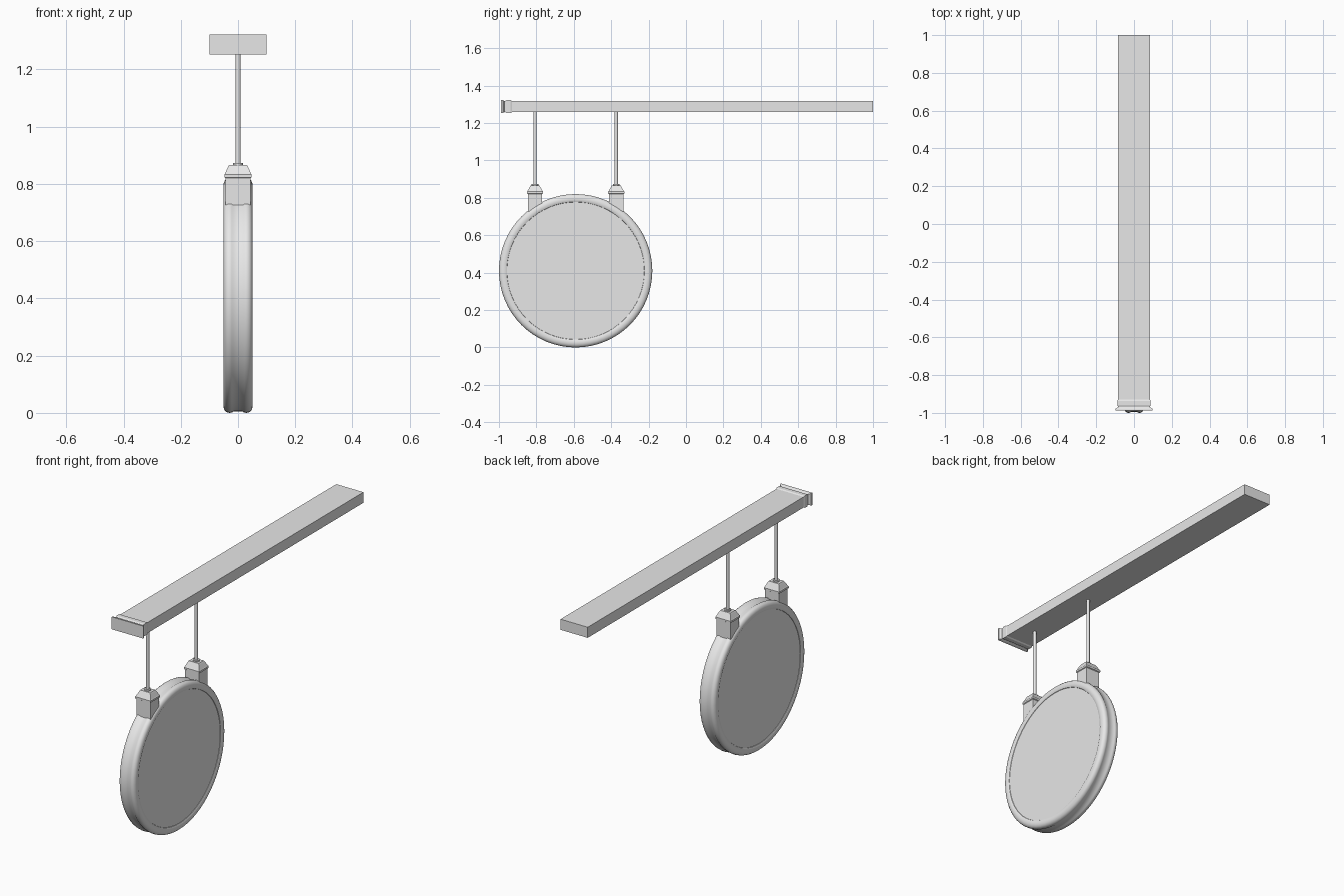
import bpy, bmesh, math

cube = bpy.data.objects.get("Cube")
if cube:
    bpy.data.objects.remove(cube, do_unlink=True)

grey = bpy.data.materials.new("light grey")
grey.use_nodes = True
colour = (0.8, 0.8, 0.8, 1)
grey.diffuse_color = colour
grey.node_tree.nodes["Principled BSDF"].inputs["Base Color"].default_value = colour

DISC_Y, DISC_Z, HANGER_OFFSET = -0.59, 0.41, 0.217
BAR_Z = 1.288


def finish(name, bm, smooth=False):
    bmesh.ops.recalc_face_normals(bm, faces=bm.faces)
    mesh = bpy.data.meshes.new(name)
    bm.to_mesh(mesh)
    bm.free()
    mesh.materials.append(grey)
    obj = bpy.data.objects.new(name, mesh)
    bpy.context.collection.objects.link(obj)
    if smooth:
        bpy.ops.object.select_all(action='DESELECT')
        obj.select_set(True)
        bpy.context.view_layer.objects.active = obj
        bpy.ops.object.shade_smooth_by_angle(angle=math.radians(35))
    return obj


def loft(name, rings, smooth=False):
    """Skin a list of closed point rings and cap both ends."""
    bm = bmesh.new()
    loops = [[bm.verts.new(p) for p in ring] for ring in rings]
    n = len(loops[0])
    for a, b in zip(loops, loops[1:]):
        for i in range(n):
            j = (i + 1) % n
            bm.faces.new((a[i], a[j], b[j], b[i]))
    bm.faces.new(loops[0])
    bm.faces.new(loops[-1])
    return finish(name, bm, smooth)


CORNERS = [(-1, -1), (1, -1), (1, 1), (-1, 1)]


def bar_ring(y, hx, hz):
    return [(hx * u, y, BAR_Z + hz * v) for u, v in CORNERS]


def post_ring(y, z, hx, hy):
    return [(hx * u, y + hy * v, z) for u, v in CORNERS]


def circle_x(x, r, n=64):
    return [(x, DISC_Y + r * math.cos(2 * math.pi * i / n),
             DISC_Z + r * math.sin(2 * math.pi * i / n)) for i in range(n)]


# Long support arm and its moulded front end
loft("support_arm", [bar_ring(y, 0.085, 0.03) for y in (-0.975, 1)])
loft("arm_collar", [bar_ring(*s) for s in (
    (-0.93, 0.085, 0.03), (-0.937, 0.088, 0.034),
    (-0.96, 0.088, 0.034), (-0.967, 0.085, 0.03))])
loft("arm_end_plate", [bar_ring(*s) for s in (
    (-0.97, 0.085, 0.03), (-0.979, 0.098, 0.034), (-0.988, 0.099, 0.035))])

# Round sign drum: two rounded rims, shallow groove between, recessed faces
half = [(0.015, 0.405), (0.022, 0.409), (0.03, 0.41), (0.039, 0.408),
        (0.046, 0.402), (0.05, 0.393), (0.051, 0.384), (0.05, 0.375),
        (0.047, 0.368), (0.045, 0.367)]
profile = [(-x, r) for x, r in reversed(half)] + half
loft("sign_drum", [circle_x(x, r) for x, r in profile], smooth=True)

# Two hangers, each a socket block, sloped cap, collar and rod
for label, side in (("front", -1), ("rear", 1)):
    y = DISC_Y + side * HANGER_OFFSET
    loft(label + "_socket", [post_ring(y, z, 0.044, 0.038) for z in (0.726, 0.822)])
    loft(label + "_cap", [post_ring(y, *s) for s in (
        (0.82, 0.044, 0.038), (0.823, 0.048, 0.043), (0.833, 0.048, 0.043),
        (0.837, 0.045, 0.04), (0.862, 0.034, 0.026), (0.867, 0.031, 0.023))])
    for part, r, z0, z1 in (("collar", 0.018, 0.865, 0.874), ("rod", 0.009, 0.865, 1.265)):
        rings = [[(r * math.cos(math.tau * i / 16), y + r * math.sin(math.tau * i / 16), z)
                  for i in range(16)] for z in (z0, z1)]
        loft(label + "_" + part, rings, smooth=True)
